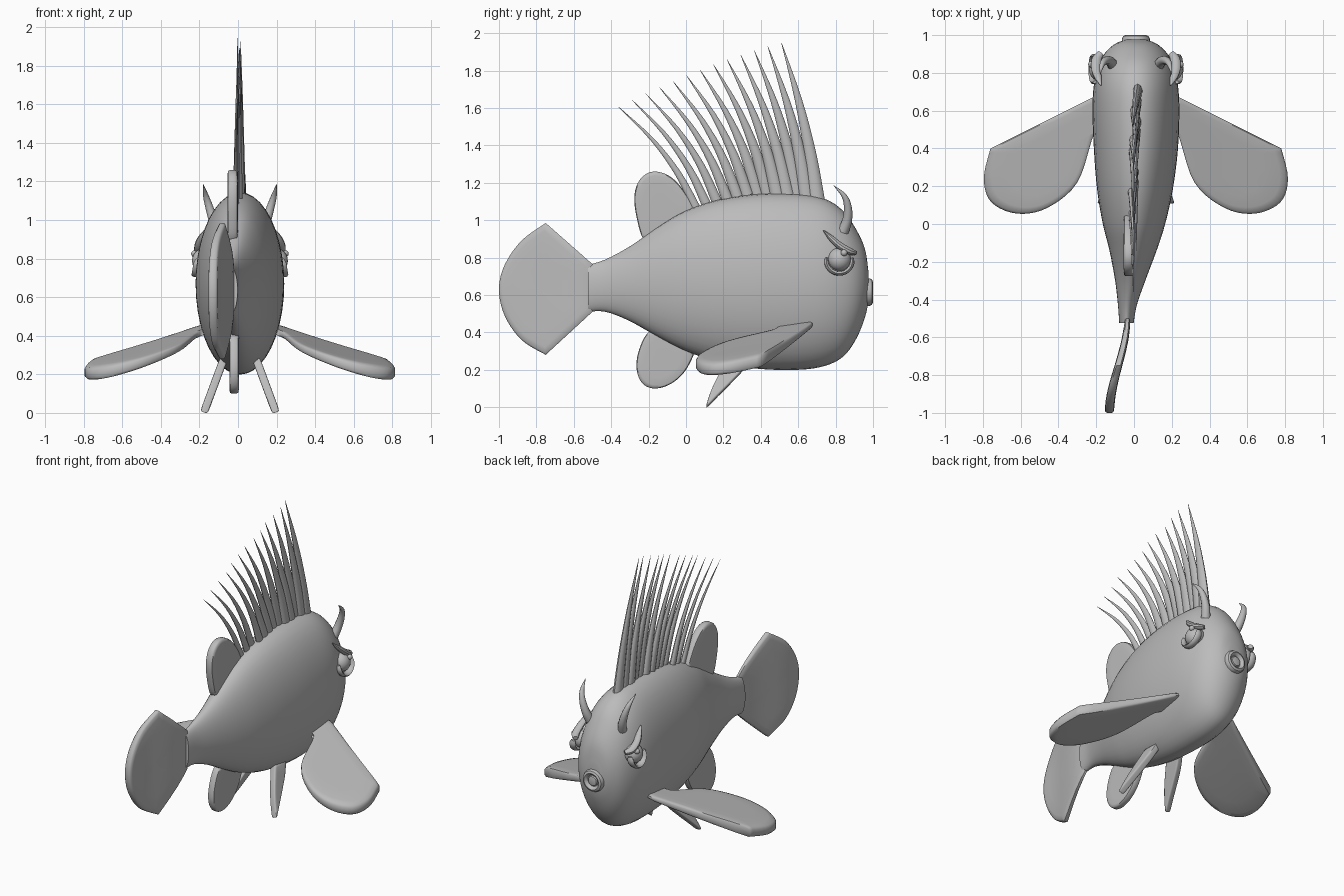
import bpy, bmesh, math, random
from mathutils import Vector

if "Cube" in bpy.data.objects:
    bpy.data.objects.remove(bpy.data.objects["Cube"])

random.seed(4)
grey = bpy.data.materials.new("fish_grey")
grey.diffuse_color = (0.5, 0.5, 0.5, 1)
grey.use_nodes = True
grey.node_tree.nodes["Principled BSDF"].inputs["Base Color"].default_value = grey.diffuse_color
CX = 0.01  # mirror plane of the head


def finish(name, bm, angle=40):
    bmesh.ops.recalc_face_normals(bm, faces=bm.faces)
    me = bpy.data.meshes.new(name)
    bm.to_mesh(me)
    bm.free()
    me.materials.append(grey)
    me.shade_smooth()
    me.set_sharp_from_angle(angle=math.radians(angle))
    ob = bpy.data.objects.new(name, me)
    bpy.context.collection.objects.link(ob)
    return ob


def spline(pts, steps, closed=False):
    """Smooth curve through points; a doubled point makes a corner."""
    pts = [Vector(p) for p in pts]
    n, out = len(pts), []
    at = (lambda i: pts[i % n]) if closed else (lambda i: pts[max(0, min(n - 1, i))])
    for i in range(n if closed else n - 1):
        a, b, c, d = (at(i + k) for k in (-1, 0, 1, 2))
        if (c - b).length < 1e-6:
            continue
        for s in range(steps):
            t = s / steps
            out.append(0.5 * (2 * b + (c - a) * t + (2 * a - 5 * b + 4 * c - d) * t * t
                              + (3 * b - a - 3 * c + d) * t ** 3))
    if not closed:
        out.append(pts[-1])
    return out


def skin(bm, rings, cap=True):
    vs = [[bm.verts.new(p) for p in r] for r in rings]
    n = len(rings[0])
    for a, b in zip(vs, vs[1:]):
        for i in range(n):
            j = (i + 1) % n
            bm.faces.new((a[i], a[j], b[j], b[i]))
    if cap:
        bm.faces.new(vs[0])
        bm.faces.new(vs[-1])


def tube(name, pts, radii, squash=1.0, sides=10, steps=5):
    """Tapered tube along a path in roughly the y-z plane; squash thins it in x."""
    path = spline(pts, steps)
    rr = spline([(r, i, 0) for i, r in enumerate(radii)], steps)
    rings = []
    for i, p in enumerate(path):
        t = (path[min(i + 1, len(path) - 1)] - path[max(i - 1, 0)]).normalized()
        side = t.cross(Vector((1, 0, 0))).normalized()
        out = side.cross(t)
        r = max(rr[i].x, 0.001)
        rings.append([p + side * r * math.cos(a) + out * r * squash * math.sin(a)
                      for a in (2 * math.pi * k / sides for k in range(sides))])
    bm = bmesh.new()
    skin(bm, rings)
    return finish(name, bm)


def fin(name, outline, place, half):
    """Rounded slab from a 2D outline; place(u, v, w) maps it into space."""
    edge = [p.to_2d() for p in spline([(u, v, 0) for u, v in outline], 5, True)]
    c = sum(edge, Vector((0, 0))) / len(edge)
    prof = [(0.04, 1), (0.35, 1), (0.65, 1), (0.88, 0.97), (0.97, 0.85), (1, 0.5)]
    prof += [(s, -w) for s, w in reversed(prof)]
    bm = bmesh.new()
    skin(bm, [[place(*(c + (p - c) * s), w * half) for p in edge] for s, w in prof])
    return finish(name, bm, 50)


def lathe(name, centre, axis, prof, sides=24):
    """Round part: prof holds (radius, height along axis)."""
    q = Vector((0, 0, 1)).rotation_difference(Vector(axis).normalized())
    bm = bmesh.new()
    skin(bm, [[Vector(centre) + q @ Vector((r * math.cos(2 * math.pi * k / sides),
                                            r * math.sin(2 * math.pi * k / sides), h))
               for k in range(sides)] for r, h in prof])
    return finish(name, bm)


# body: y, top, bottom, half width, centre x
rows = [(-.525, .76, .51, .038, -.04), (-.43, .79, .51, .05, -.035), (-.30, .86, .46, .08, -.02),
        (-.14, .97, .37, .125, -.005), (0, 1.05, .30, .165, 0), (.18, 1.11, .24, .2, .005),
        (.39, 1.14, .205, .222, .01), (.6, 1.14, .20, .23, .01), (.74, 1.115, .22, .222, .01),
        (.84, 1.05, .27, .197, .01), (.91, .95, .365, .16, .01), (.957, .845, .48, .105, .01),
        (.976, .72, .57, .05, .01)]
geo = spline([(r[0], r[1], r[2]) for r in rows], 4)
wid = spline([(r[3], r[4], r[0]) for r in rows], 4)
bm = bmesh.new()
skin(bm, [[(w.y + w.x * math.cos(a), g.x, (g.y + g.z) / 2 + (g.y - g.z) / 2 * math.sin(a))
           for a in (2 * math.pi * k / 40 for k in range(40))] for g, w in zip(geo, wid)])
finish("body", bm)

# mouth ring with a raised centre
lathe("mouth", (CX, .96, .615), (0, 1, 0),
      [(.074, 0), (.074, .02), (.068, .034), (.055, .04), (.045, .034), (.038, .022),
       (.034, .022), (.03, .03), (.015, .033)])


# tail fin, swept sideways
def tail_place(y, z, w):
    t = max(0, min(1, (-.5 - y) / .5))
    return (-.035 - .095 * (t * t * (3 - 2 * t)) + w * (.6 + .4 * t), y, z)


fin("tail_fin", [(-.50, .765), (-.50, .765), (-.75, .985), (-.75, .985), (-.88, .89), (-.97, .76),
                 (-1, .63), (-.97, .49), (-.88, .36), (-.75, .28), (-.75, .28),
                 (-.50, .51), (-.50, .51)], tail_place, .026)

# rear upper and lower fins
fin("rear_top_fin", [(-.22, .89), (-.265, 1.02), (-.275, 1.14), (-.24, 1.225), (-.17, 1.26),
                     (-.08, 1.23), (0, 1.14), (.05, 1.03), (0, .95), (-.12, .9)],
    lambda y, z, w: (-.028 + w, y, z), .027)
fin("rear_bottom_fin", [(-.20, .40), (-.25, .31), (-.265, .21), (-.235, .13), (-.17, .10),
                        (-.08, .125), (0, .2), (.05, .32), (0, .38), (-.1, .42)],
    lambda y, z, w: (-.02 + w, y, z), .025)

# dorsal spines
for i in range(13):
    t = i / 12
    ty, tz = -.36 + .87 * t, 1.605 + .345 * (1.3 * t - .3 * t * t)
    by, bz = .06 + .645 * t, 1.03 + .14 * math.sin(math.pi * (t * .75 + .05)) - .06 * t
    bx = -.008 + .02 * t + random.uniform(-.012, .012)
    tx = random.uniform(-.012, .012) + .005
    bend = .07 - .025 * t
    mid = [(bx + (tx - bx) * s, by + (ty - by) * s + bend * 2.4 * s * (1 - s),
            bz + (tz - bz) * s + .06 * (1 - t) * s * (1 - s)) for s in (0, .33, .66, 1)]
    r = .024 + .022 * t
    tube("dorsal_spine_%d" % (i + 1), mid, [r, r * .72, r * .42, .001], .6, 10, 4)

# paired parts
for side, tag in ((1, "right"), (-1, "left")):
    def mx(x):
        return CX + side * (x - CX)

    # pectoral fin
    fin(tag + "_pectoral_fin",
        [(.17, .68), (.17, .68), (.235, .672), (.235, .672), (.78, .40), (.78, .40), (.815, .24),
         (.775, .115), (.64, .055), (.48, .085), (.32, .22), (.23, .48), (.17, .52), (.17, .52)],
        lambda x, y, w: (mx(x), y, .435 - .27 * (x - .24) - .16 * (.67 - y)
                         + w * (.55 + .75 * min(1, max(0, x - .2) / .5))
                         - .06 * max(0, x - .2) * (.8 - x)), .029)

    # pelvic fin
    fin(tag + "_pelvic_fin",
        [(.36, .28), (.36, .28), (.31, .205), (.24, .13), (.17, .06), (.115, .005), (.112, .02),
         (.14, .10), (.18, .18), (.24, .28), (.24, .28)],
        lambda y, z, w: (mx(.105 + (.25 - z) * .37 + w), y, z + w * .3), .02)

    # horn
    tube(tag + "_horn", [(mx(.13), .84, .94), (mx(.148), .862, 1.0), (mx(.17), .865, 1.07),
                         (mx(.188), .845, 1.13), (mx(.20), .79, 1.185)],
         [.03, .026, .021, .014, .001])

    # eye: ball, lower lid ring and pupil
    look = (side, .22, .12)
    lathe(tag + "_eye", (mx(.20), .82, .79), look,
          [(.062 * math.sin(a), .058 * math.cos(a))
           for a in (math.pi * (.03 + .94 * k / 14) for k in range(15))])
    lathe(tag + "_eye_pupil", (mx(.245), .845, .825), (side, .3, .4),
          [(.018 * math.sin(a), .018 * math.cos(a))
           for a in (math.pi * (.05 + .9 * k / 8) for k in range(9))], 14)
    lid = [(mx(.225 - .012 * math.sin(a)), .82 + .07 * math.cos(a), .785 + .07 * math.sin(a))
           for a in (math.radians(170 + 20 * k) for k in range(11))]
    tube(tag + "_lower_eyelid", lid, [.008] + [.012] * 9 + [.008], 2.0, 8, 2)

    # brow: slender behind, heavy in front
    tube(tag + "_brow", [(mx(.195), .735, .945), (mx(.21), .775, .905), (mx(.222), .82, .865),
                         (mx(.218), .87, .835), (mx(.195), .905, .825)],
         [.003, .015, .019, .02, .013], 1.3)
